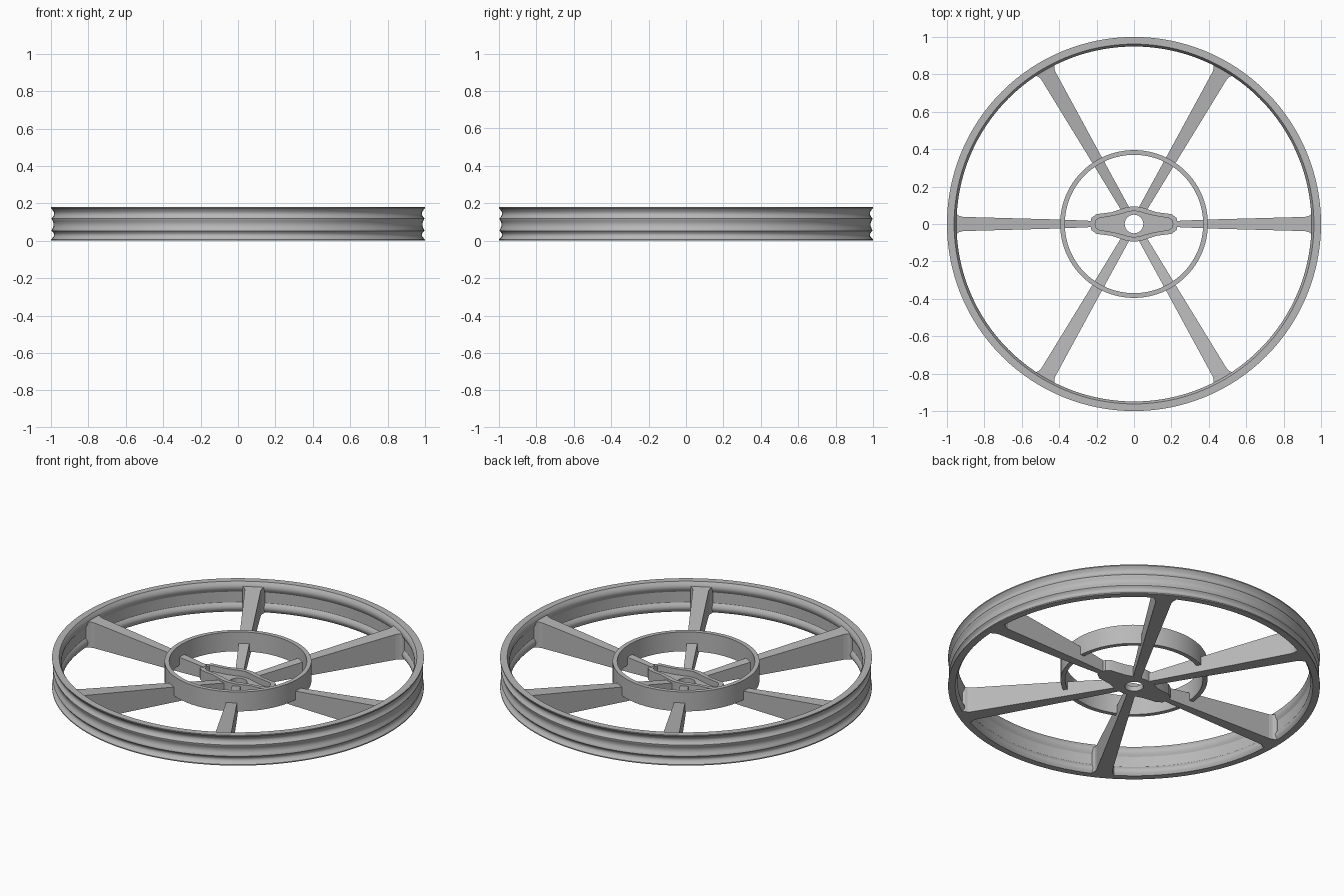
import bpy, bmesh, math
from math import cos, sin, pi, radians

if "Cube" in bpy.data.objects:
    bpy.data.objects.remove(bpy.data.objects["Cube"], do_unlink=True)

# Single plain grey material
grey = bpy.data.materials.new("plain_grey")
grey.use_nodes = True
grey.diffuse_color = (0.48, 0.48, 0.48, 1)
grey.node_tree.nodes["Principled BSDF"].inputs["Base Color"].default_value = grey.diffuse_color


def finish(bm, name, smooth=None):
    bmesh.ops.recalc_face_normals(bm, faces=bm.faces)
    mesh = bpy.data.meshes.new(name)
    bm.to_mesh(mesh)
    bm.free()
    obj = bpy.data.objects.new(name, mesh)
    mesh.materials.append(grey)
    bpy.context.collection.objects.link(obj)
    if smooth:
        bpy.ops.object.select_all(action='DESELECT')
        bpy.context.view_layer.objects.active = obj
        obj.select_set(True)
        bpy.ops.object.shade_smooth_by_angle(angle=radians(smooth))
    return obj


def skin(name, loops, smooth):
    """Join a closed series of (outline, height) loops into a ring-shaped solid."""
    bm = bmesh.new()
    rows = [[bm.verts.new((x, y, z)) for x, y in outline] for outline, z in loops]
    count = len(rows[0])
    for i, row in enumerate(rows):
        nxt = rows[(i + 1) % len(rows)]
        for j in range(count):
            k = (j + 1) % count
            bm.faces.new((row[j], row[k], nxt[k], nxt[j]))
    return finish(bm, name, smooth)


def circle(r, n):
    return [(r * cos(2 * pi * i / n), r * sin(2 * pi * i / n)) for i in range(n)]


def scallop(r, z0, z1, depth, steps=6):
    """Points of a shallow arc that dips inward between two heights."""
    return [(r - depth * sin(pi * i / steps), z0 + (z1 - z0) * i / steps)
            for i in range(steps + 1)]


# Rim: grooved outside, two rolled bands inside
H, LOW, HIGH = 0.18, 0.055, 0.118
profile = [(1.0, 0), (1.0, 0.006)]
profile += scallop(0.996, 0.01, LOW - 0.002, 0.013)
profile += scallop(0.996, LOW + 0.002, HIGH - 0.002, 0.010)
profile += scallop(0.996, HIGH + 0.002, H - 0.01, 0.013)
profile += [(1.0, H - 0.006), (1.0, H)]
profile += scallop(0.962, H, HIGH, 0.013)
profile += scallop(0.962, LOW, 0, 0.013)
skin("rim", [(circle(r, 128), z) for r, z in profile], 30)

# Inner stiffening ring
skin("inner_ring", [(circle(r, 96), z) for r, z in
                    ((0.395, 0.04), (0.395, 0.155), (0.37, 0.155), (0.37, 0.04))], 30)


# Hub: elongated plate with a raised wall, a pocket and a round hole
def mirrored(quarter):
    half = quarter + [(-x, y) for x, y in quarter[-2::-1]]
    return half + [(x, -y) for x, y in half[-2:0:-1]]


outer = mirrored([(0.235, 0), (0.228, 0.032), (0.2, 0.053), (0.12, 0.063),
                  (0.07, 0.08), (0.035, 0.091), (0, 0.094)])
pocket = mirrored([(0.208, 0), (0.202, 0.02), (0.185, 0.032), (0.115, 0.043),
                   (0.06, 0.056), (0.032, 0.066), (0, 0.07)])
hole = circle(0.05, len(outer))
skin("hub", [(outer, 0), (outer, 0.065), (pocket, 0.065),
             (pocket, 0.03), (hole, 0.03), (hole, 0)], 30)


# Spokes: tapered in width and height, flared where they meet the rim
def spoke(name, angle, start, w0, w1):
    stations = [(start, w0, 0.05 + 0.13 * (start - 0.08)), (0.39, w0 + (w1 - w0) * 0.35, 0.09),
                (0.915, w1, 0.150), (0.935, w1 + 0.005, 0.152),
                (0.95, w1 + 0.016, 0.154), (0.972, w1 + 0.02, 0.155)]
    bm = bmesh.new()
    rows = [[bm.verts.new(p) for p in ((x, -w, 0), (x, w, 0), (x, w, h), (x, -w, h))]
            for x, w, h in stations]
    for a, b in zip(rows, rows[1:]):
        for j in range(4):
            k = (j + 1) % 4
            bm.faces.new((a[j], a[k], b[k], b[j]))
    bm.faces.new(rows[0])
    bm.faces.new(rows[-1])
    finish(bm, name).rotation_euler.z = angle


for i in range(6):
    if i % 3 == 0:
        spoke(f"spoke_{i + 1}", i * pi / 3, 0.215, 0.016, 0.038)
    else:
        spoke(f"spoke_{i + 1}", i * pi / 3, 0.08, 0.022, 0.043)
